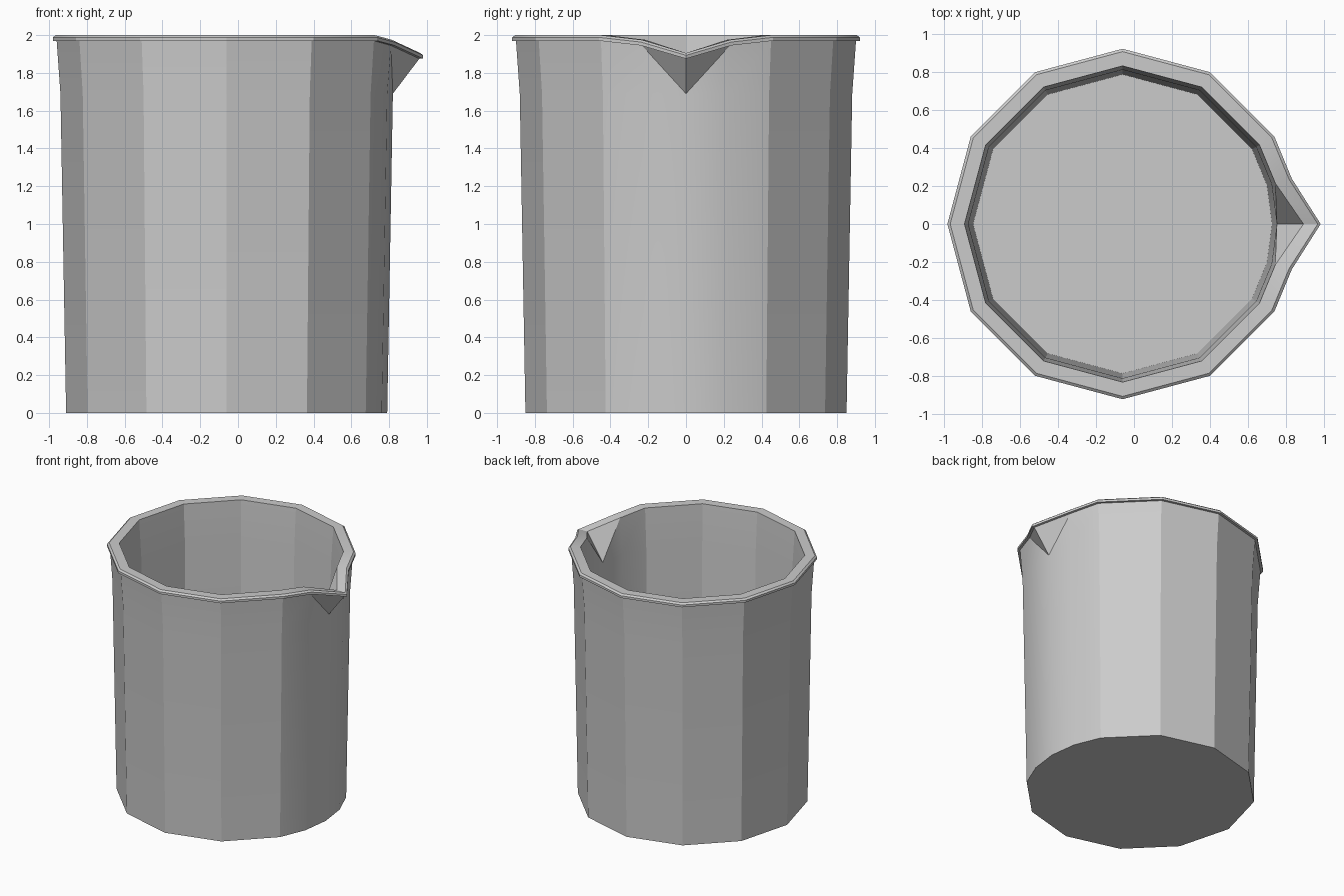
import bpy
import bmesh
from math import cos, sin, radians

default = bpy.data.objects.get("Cube")
if default:
    bpy.data.objects.remove(default, do_unlink=True)

glass = bpy.data.materials.new("light grey")
glass.use_nodes = True
colour = (0.6, 0.6, 0.6, 1)
glass.diffuse_color = colour
glass.node_tree.nodes["Principled BSDF"].inputs["Base Color"].default_value = colour

CENTRE_X = -0.06
# Twelve sides, with an extra column either side of the spout
ANGLES = [0, 15] + list(range(30, 331, 30)) + [345]
# Wall profile: radius, height, and whether the spout pulls it out
PROFILE = [
    (0.85, 0.0, False), (0.88, 1.69, False), (0.90, 1.97, True),    # outer wall
    (0.92, 1.97, True), (0.92, 1.988, True), (0.905, 2.0, True),    # rim
    (0.83, 2.0, True), (0.81, 1.69, False), (0.785, 0.07, False),   # inner wall
]
# Spout shape by angle: outward pull and drop
SPOUT = {0: (0.12, -0.095), 15: (0.0, -0.025), 345: (0.0, -0.025)}


def ring(bm, radius, height, follows_spout):
    verts = []
    for a in ANGLES:
        pull, drop = SPOUT.get(a, (0, 0)) if follows_spout else (0, 0)
        r = radius + pull
        verts.append(bm.verts.new((CENTRE_X + r * cos(radians(a)),
                                   r * sin(radians(a)), height + drop)))
    return verts


bm = bmesh.new()
rings = [ring(bm, *p) for p in PROFILE]
n = len(ANGLES)

# Walls and rim
for i, (low, high) in enumerate(zip(rings, rings[1:])):
    changes = PROFILE[i][2] != PROFILE[i + 1][2]
    for j in range(n):
        k = (j + 1) % n
        face = bm.faces.new((low[j], low[k], high[k], high[j]))
        # Fold the spout flanks from its root to the lip on either side
        if changes and 0 in (j, k):
            root, lip = (high, low) if PROFILE[i][2] else (low, high)
            side = k if j == 0 else j
            bmesh.utils.face_split(face, root[0], lip[side])

# Base and inside floor
bm.faces.new(list(reversed(rings[0])))
bm.faces.new(rings[-1])

mesh = bpy.data.meshes.new("beaker")
bm.to_mesh(mesh)
bm.free()
mesh.materials.append(glass)
beaker = bpy.data.objects.new("beaker", mesh)
bpy.context.collection.objects.link(beaker)

# Soft shading around the spout, crisp facets elsewhere
bpy.ops.object.select_all(action='DESELECT')
beaker.select_set(True)
bpy.context.view_layer.objects.active = beaker
bpy.ops.object.shade_smooth_by_angle(angle=radians(20))
